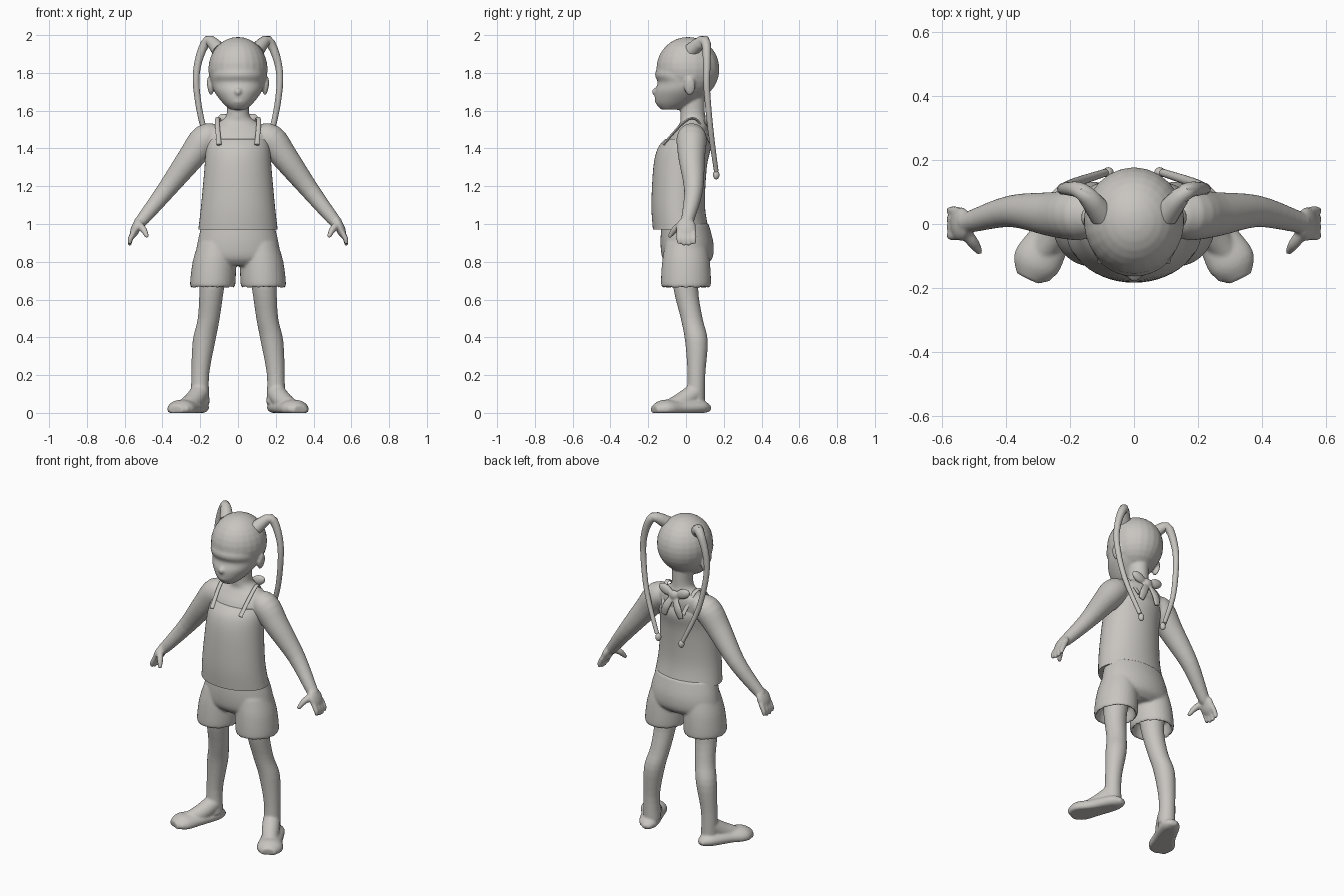
import bpy, bmesh, math
from mathutils import Vector, Matrix

cube = bpy.data.objects.get("Cube")
if cube:
    bpy.data.objects.remove(cube, do_unlink=True)

clay_colour = (0.58, 0.56, 0.53, 1)
clay = bpy.data.materials.new("warm_grey_clay")
clay.use_nodes = True
clay.diffuse_color = clay_colour
shader = clay.node_tree.nodes["Principled BSDF"]
shader.inputs["Base Color"].default_value = clay_colour

across = Vector((1, 0, 0))
depth = Vector((0, 1, 0))
upright = Vector((0, 0, 1))
both_sides = (("left", 1), ("right", -1))


def smooth_rows(rows, steps=4):
    """Add evenly flowing sections between the given ones (Catmull-Rom)."""
    result = []
    last = len(rows) - 1
    for i in range(last):
        before, start, end, after = rows[max(i - 1, 0)], rows[i], rows[i + 1], rows[min(i + 2, last)]
        for k in range(steps):
            t = k / steps
            section = []
            for p, q, r, s in zip(before, start, end, after):
                bend = t * (2 * p - 5 * q + 4 * r - s + t * (3 * (q - r) + s - p))
                section.append(q + t * (r - p + bend) / 2)
            result.append(section)
    return result + [rows[last]]


def loft(bm, rows, side=1, ref=across, axis=None, sides=32):
    """Skin elliptical sections (x, y, z, radius along ref, other radius)."""
    rows = smooth_rows(rows)
    centres = [Vector((side * x, y, z)) for x, y, z, wide, thick in rows]
    rings = []
    for i, (x, y, z, wide, thick) in enumerate(rows):
        ahead = centres[min(i + 1, len(rows) - 1)]
        behind = centres[max(i - 1, 0)]
        tangent = axis or (ahead - behind).normalized()
        u = (ref - tangent * ref.dot(tangent)).normalized()
        v = tangent.cross(u)
        ring = []
        for k in range(sides):
            angle = math.tau * k / sides
            point = centres[i] + u * wide * math.cos(angle) + v * thick * math.sin(angle)
            point.z = max(point.z, 0)
            ring.append(bm.verts.new(point))
        rings.append(ring)
    for lower, upper in zip(rings, rings[1:]):
        for k in range(sides):
            following = (k + 1) % sides
            bm.faces.new((lower[k], lower[following], upper[following], upper[k]))
    bm.faces.new(rings[0])
    bm.faces.new(rings[-1])


def tube(bm, path, flat=1, **options):
    """Limb along (x, y, z, radius) points, thinned by the flat factor."""
    loft(bm, [(x, y, z, r, r * flat) for x, y, z, r in path], **options)


def trunk(bm, rows):
    """Upright form from (height, front, back, half width) rows."""
    loft(bm, [(0, (front + back) / 2, height, half, (back - front) / 2)
              for height, front, back, half in rows], axis=upright, sides=48)


def blob(bm, centre, radii, tilt=0):
    matrix = Matrix.Translation(centre) @ Matrix.Rotation(tilt, 4, 'Y') @ Matrix.Diagonal((*radii, 1))
    bmesh.ops.create_uvsphere(bm, u_segments=24, v_segments=16, radius=1, matrix=matrix)


def finish(name, bm, voxel=0):
    """Turn the collected forms into one object, fused when a voxel size is given."""
    bmesh.ops.recalc_face_normals(bm, faces=bm.faces[:])
    mesh = bpy.data.meshes.new(name)
    bm.to_mesh(mesh)
    bm.free()
    mesh.materials.append(clay)
    obj = bpy.data.objects.new(name, mesh)
    bpy.context.collection.objects.link(obj)
    bpy.ops.object.select_all(action='DESELECT')
    obj.select_set(True)
    bpy.context.view_layer.objects.active = obj
    if voxel:
        fuse = obj.modifiers.new("fuse", 'REMESH')
        fuse.mode = 'VOXEL'
        fuse.voxel_size = voxel
        fuse.use_smooth_shade = True
        relax = obj.modifiers.new("relax", 'SMOOTH')
        relax.iterations = 4
        bpy.ops.object.shade_smooth()
    else:
        bpy.ops.object.shade_smooth_by_angle(angle=math.radians(50))


# Head, neck and chest
body = bmesh.new()
blob(body, (0, .01, 1.82), (.157, .167, .17))
trunk(body, [(1.605, -.13, -.04, .04), (1.64, -.16, .04, .08), (1.7, -.165, .11, .125),
             (1.75, -.15, .12, .14), (1.8, -.163, .1, .14), (1.9, -.11, .1, .12)])
blob(body, (0, -.16, 1.7), (.02, .02, .02))
blob(body, (0, -.15, 1.65), (.03, .015, .015))
trunk(body, [(1.3, -.14, .1, .16), (1.45, -.09, .12, .17), (1.51, -.05, .12, .15),
             (1.54, -.03, .11, .1), (1.58, -.03, .1, .06), (1.7, -.03, .1, .06)])

for word, side in both_sides:
    # Ear
    blob(body, (side * .148, .02, 1.73), (.015, .03, .05), side * .15)
    # Arm and palm
    tube(body, [(.1, .03, 1.46, .06), (.17, .03, 1.45, .08), (.25, .03, 1.35, .07),
                (.38, .04, 1.18, .05), (.5, .01, 1.03, .035), (.53, 0, 1, .03)], side=side, ref=depth)
    blob(body, (side * .54, 0, .98), (.025, .053, .06), side * -.4)
    # Four fingers fanned over the palm, then the thumb
    for finger in range(4):
        y = .026 * (finger - 1.4)
        tip = .88 + .01 * abs(finger - 1.5)
        tube(body, [(.55, y, .96, .014), (.57, y, .92, .014), (.573, y, tip, .009)],
             side=side, ref=depth)
    tube(body, [(.53, -.02, 1, .02), (.5, -.06, .97, .018), (.48, -.09, .93, .01)], side=side, ref=depth)
    # Leg
    tube(body, [(.13, 0, .8, .08), (.14, 0, .65, .065), (.155, .03, .5, .058), (.18, .055, .38, .06),
                (.2, .055, .2, .047), (.2, .05, .05, .05)], side=side, axis=upright)
    # Foot turned outward, with a sloping instep
    outward = Vector((side, .4, 0))
    tube(body, [(.19, .13, .02, .02), (.205, .08, .03, .055), (.26, -.04, .025, .065),
                (.305, -.12, .02, .075), (.33, -.17, .015, .04)], flat=.65, side=side, ref=outward)
    tube(body, [(.2, .05, .11, .05), (.24, -.02, .06, .05), (.29, -.09, .03, .04)], side=side, ref=outward)
    # Toes
    for toe in range(5):
        blob(body, (side * (.27 + .022 * toe), .01 * toe - .16, .02), (.014, .022, .02))
finish("body", body, .007)

# Camisole
camisole = bmesh.new()
trunk(camisole, [(.97, -.175, .12, .21), (1.1, -.183, .1, .195), (1.3, -.173, .11, .177),
                 (1.4, -.15, .13, .17), (1.45, -.11, .12, .155)])
finish("camisole", camisole)

straps = bmesh.new()
for word, side in both_sides:
    tube(straps, [(.1, -.12, 1.42, .013), (.11, -.01, 1.54, .012), (.1, .06, 1.55, .012),
                  (.07, .13, 1.43, .013)], flat=.5, side=side, sides=12)
finish("camisole_straps", straps)

# Shorts: a seat and two hollow cuffs
shorts = bmesh.new()
trunk(shorts, [(1, -.13, .12, .19), (.9, -.135, .145, .215), (.82, -.125, .14, .22), (.78, -.09, .1, .17)])
for word, side in both_sides:
    tube(shorts, [(.11, 0, .9, .1), (.125, 0, .8, .115), (.134, 0, .68, .12),
                  (.134, 0, .67, .105), (.134, 0, .74, .09)], flat=1.1, side=side, axis=upright)
finish("shorts", shorts, .008)

# Long thin pigtails, each ending in a bead
for word, side in both_sides:
    pigtail = bmesh.new()
    tube(pigtail, [(.1, .03, 1.92, .04), (.16, .1, 1.97, .027), (.21, .11, 1.86, .02), (.22, .11, 1.72, .017),
                   (.18, .13, 1.5, .015), (.09, .16, 1.28, .012)], side=side, ref=depth, sides=16)
    blob(pigtail, (side * .08, .16, 1.26), (.017, .017, .024))
    finish("pigtail_" + word, pigtail)

# Bow tied at the nape
bow = bmesh.new()
blob(bow, (0, .12, 1.53), (.03, .02, .03))
for word, side in both_sides:
    blob(bow, (side * .06, .115, 1.55), (.05, .02, .03), side * -.4)
    tube(bow, [(0, .12, 1.53, .015), (.04, .14, 1.46, .025), (.06, .135, 1.4, .02)], flat=.4, side=side)
finish("nape_bow", bow, .006)
